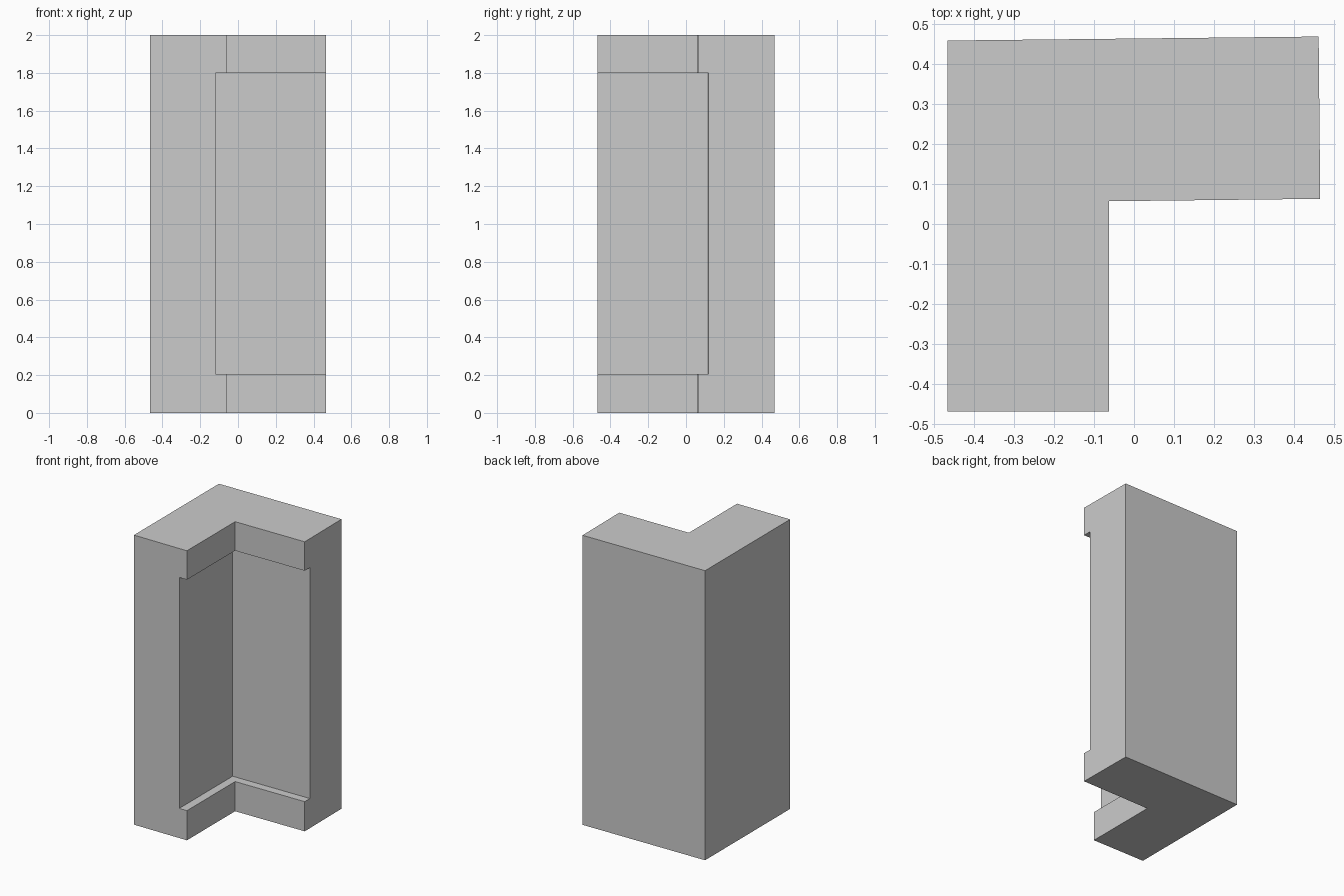
import bpy, bmesh

if "Cube" in bpy.data.objects:
    bpy.data.objects.remove(bpy.data.objects["Cube"])


def prism(name, outline, z0, z1):
    """Extrude a flat outline from z0 to z1."""
    bm = bmesh.new()
    base = bm.faces.new([bm.verts.new((x, y, z0)) for x, y in outline])
    top = bmesh.ops.extrude_face_region(bm, geom=[base], use_keep_orig=True)["geom"]
    bmesh.ops.translate(bm, vec=(0, 0, z1 - z0),
                        verts=[v for v in top if isinstance(v, bmesh.types.BMVert)])
    bmesh.ops.recalc_face_normals(bm, faces=bm.faces)
    mesh = bpy.data.meshes.new(name)
    bm.to_mesh(mesh)
    bm.free()
    obj = bpy.data.objects.new(name, mesh)
    bpy.context.collection.objects.link(obj)
    return obj


# L-shaped corner post, slightly out of square
post = prism("corner_post", [(-0.467, -0.469), (-0.062, -0.469), (-0.062, 0.057),
                             (0.466, 0.063), (0.462, 0.469), (-0.467, 0.459)], 0.0, 2.0)

# Shallow recess along both inner faces, between the base and top bands
cutter = prism("recess_cutter", [(-0.12, -0.6), (0.6, -0.6),
                                 (0.6, 0.121), (-0.12, 0.113)], 0.205, 1.8)
cutter.hide_render = True
cutter.hide_viewport = True

cut = post.modifiers.new("recess", 'BOOLEAN')
cut.operation = 'DIFFERENCE'
cut.solver = 'EXACT'
cut.object = cutter
